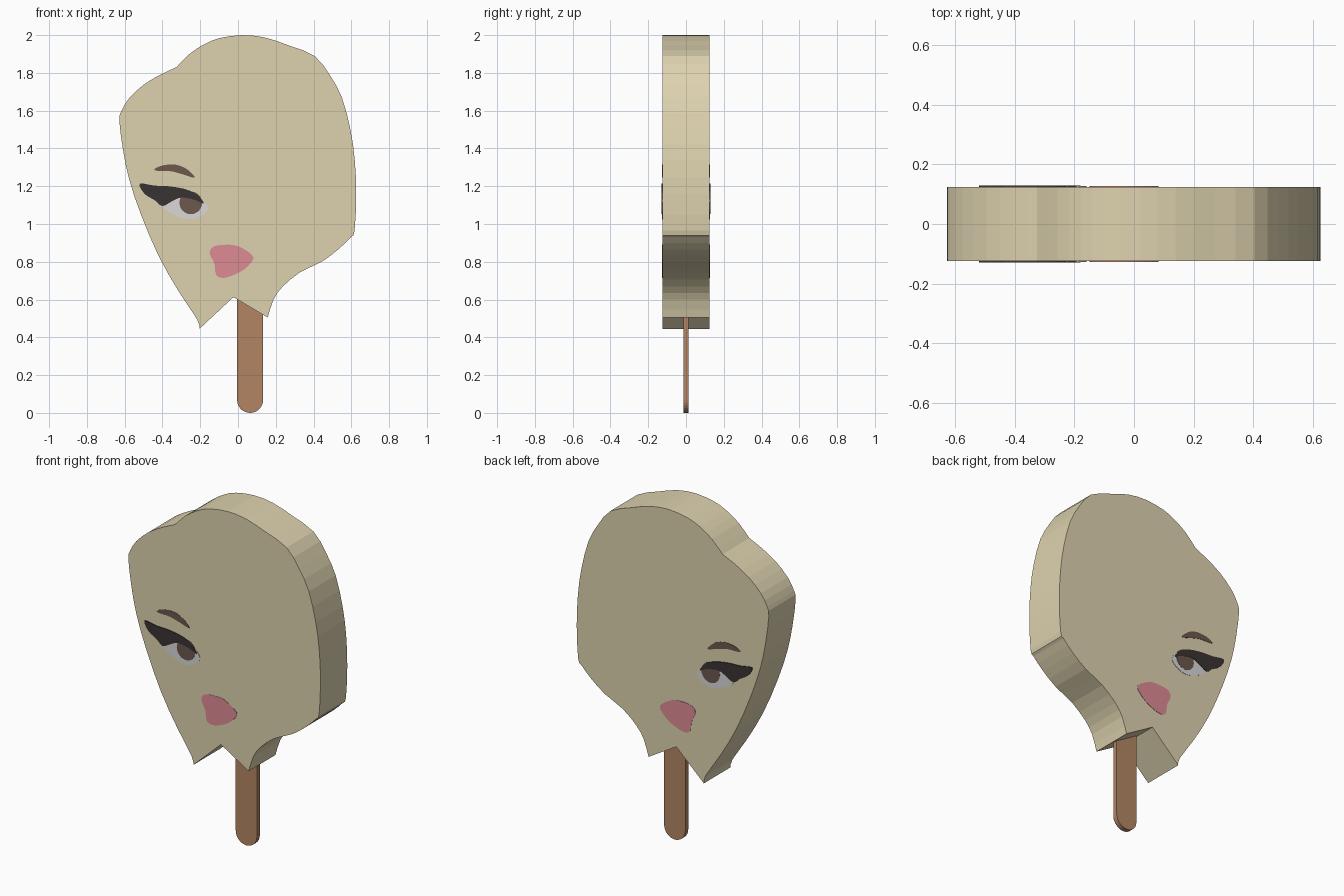
import bpy, bmesh, math
from mathutils import Vector

if "Cube" in bpy.data.objects:
    bpy.data.objects.remove(bpy.data.objects["Cube"])

HALF = 0.125  # half thickness of the head slab


def material(name, rgb):
    m = bpy.data.materials.new(name)
    m.diffuse_color = (*rgb, 1)
    m.use_nodes = True
    m.node_tree.nodes["Principled BSDF"].inputs["Base Color"].default_value = m.diffuse_color
    return m


CREAM = material("cream", (0.73, 0.65, 0.43))
WOOD = material("stick_wood", (0.456, 0.235, 0.127))
WHITE = material("eye_white", (0.70, 0.685, 0.685))
BLACK = material("lash_black", (0.042, 0.034, 0.034))
BROWN = material("brow_brown", (0.15, 0.098, 0.076))
PINK = material("lip_pink", (0.73, 0.262, 0.296))


def curve(pts, steps=2, closed=False):
    """Catmull-Rom smoothing of 2D points."""
    p = [Vector(q) for q in pts]
    n = len(p)
    out = []
    for i in range(n if closed else n - 1):
        if closed:
            a, b, c, d = (p[(i + k) % n] for k in (-1, 0, 1, 2))
        else:
            a, b, c, d = p[max(i - 1, 0)], p[i], p[i + 1], p[min(i + 2, n - 1)]
        for s in range(steps):
            t = s / steps
            out.append(0.5 * (2 * b + (c - a) * t + (2 * a - 5 * b + 4 * c - d) * t * t
                              + (3 * b - a - 3 * c + d) * t ** 3))
    if not closed:
        out.append(p[-1])
    return out


def slab(name, outline, y0, y1, mat):
    """Extrude an XZ outline from y0 to y1."""
    bm = bmesh.new()
    face = bm.faces.new([bm.verts.new((x, y0, z)) for x, z in outline])
    ext = bmesh.ops.extrude_face_region(bm, geom=[face])
    for v in ext["geom"]:
        if isinstance(v, bmesh.types.BMVert):
            v.co.y = y1
    bmesh.ops.recalc_face_normals(bm, faces=bm.faces)
    bmesh.ops.triangulate(bm, faces=[f for f in bm.faces if len(f.verts) > 4])
    me = bpy.data.meshes.new(name)
    bm.to_mesh(me)
    bm.free()
    me.materials.append(mat)
    ob = bpy.data.objects.new(name, me)
    bpy.context.collection.objects.link(ob)
    return ob


def detail(name, outline, mat, height):
    """Thin painted plate on the front and on the back."""
    for side, s in (("front", -1), ("back", 1)):
        slab(f"{name}_{side}", outline, s * (HALF - 0.001), s * (HALF + height), mat)


# Head: dome and right side, torn bottom notch, left side, shoulder bump
right = [(-.326, 1.83), (-.257, 1.90), (-.178, 1.952), (-.098, 1.984), (.02, 2.0), (.14, 1.988),
         (.27, 1.945), (.405, 1.89), (.485, 1.79), (.55, 1.67), (.595, 1.50), (.618, 1.34),
         (.626, 1.155), (.617, .965), (.597, .93), (.53, .865), (.443, .80), (.326, .743),
         (.236, .668), (.188, .60), (.157, .505)]
left = [(-.204, .445), (-.215, .493), (-.31, .637), (-.416, .822), (-.512, 1.045), (-.576, 1.236),
        (-.609, 1.395), (-.628, 1.544), (-.618, 1.597), (-.576, 1.666), (-.496, 1.74),
        (-.406, 1.793), (-.326, 1.83)]
slab("head", curve(right) + [Vector((-.024, .613))] + curve(left)[:-1], -HALF, HALF, CREAM)

# Stick with a rounded foot
R, CX = 0.069, 0.064
foot = [(CX + R * math.cos(a), R + R * math.sin(a))
        for a in (math.pi + math.pi * i / 14 for i in range(15))]
slab("stick", foot + [(CX + R, .72), (CX - R, .72)], -0.014, 0.014, WOOD)

# Face details
detail("eyebrow", curve([(-.44, 1.292), (-.40, 1.31), (-.33, 1.314), (-.27, 1.29), (-.228, 1.245),
                         (-.30, 1.265), (-.36, 1.28), (-.43, 1.282)], 3, True), BROWN, 0.002)
detail("eye_white", curve([(-.40, 1.095), (-.34, 1.14), (-.21, 1.14), (-.16, 1.09), (-.185, 1.05),
                           (-.25, 1.025), (-.33, 1.045)], 4, True), WHITE, 0.002)
detail("iris", [(-.25 + .06 * math.cos(i * math.pi / 12), 1.112 + .06 * math.sin(i * math.pi / 12))
                for i in range(24)], BROWN, 0.0035)
detail("lashes", curve([(-.52, 1.213), (-.44, 1.203), (-.37, 1.2), (-.28, 1.185), (-.215, 1.155),
                        (-.18, 1.108), (-.23, 1.128), (-.30, 1.14), (-.35, 1.12), (-.40, 1.095),
                        (-.44, 1.125), (-.495, 1.16)], 3, True), BLACK, 0.005)
detail("lips", curve([(-.15, .845), (-.13, .88), (-.07, .89), (0, .883), (.08, .83), (.06, .785),
                      (.01, .745), (-.07, .715), (-.115, .73), (-.125, .79)], 3, True), PINK, 0.002)
